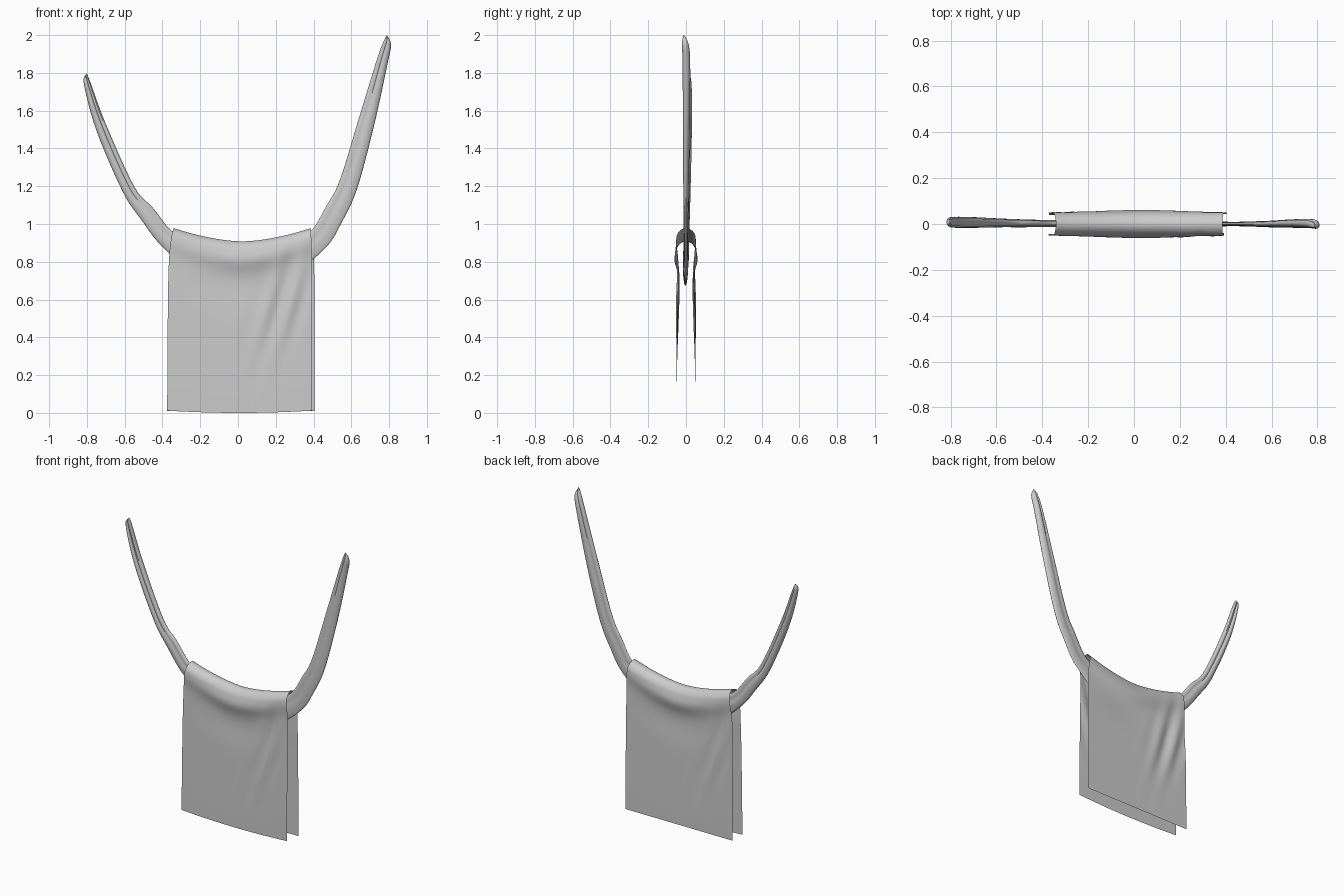
import bpy, bmesh, math
from mathutils import Vector

if "Cube" in bpy.data.objects:
    bpy.data.objects.remove(bpy.data.objects["Cube"])

grey = bpy.data.materials.new("grey_cloth")
grey.diffuse_color = (0.6, 0.6, 0.6, 1)
grey.use_nodes = True
grey.node_tree.nodes["Principled BSDF"].inputs["Base Color"].default_value = grey.diffuse_color


def make_object(name, rows, closed):
    """Skin a list of point rows with quads; closed rows become a capped tube."""
    bm = bmesh.new()
    vs = [[bm.verts.new(p) for p in row] for row in rows]
    n = len(rows[0])
    for a, b in zip(vs, vs[1:]):
        for j in range(n if closed else n - 1):
            k = (j + 1) % n
            bm.faces.new((a[j], a[k], b[k], b[j]))
    if closed:
        bm.faces.new(vs[0])
        bm.faces.new(vs[-1])
    bmesh.ops.recalc_face_normals(bm, faces=bm.faces)
    me = bpy.data.meshes.new(name)
    bm.to_mesh(me)
    bm.free()
    me.materials.append(grey)
    ob = bpy.data.objects.new(name, me)
    bpy.context.collection.objects.link(ob)
    bpy.ops.object.select_all(action='DESELECT')
    ob.select_set(True)
    bpy.context.view_layer.objects.active = ob
    bpy.ops.object.shade_smooth_by_angle(angle=math.radians(50))
    return ob


def spline(pts, steps):
    """Catmull-Rom through stations of any dimension."""
    p = [Vector(q) for q in pts]
    p = [p[0]] + p + [p[-1]]
    out = []
    for i in range(1, len(p) - 2):
        a, b, c, d = p[i - 1:i + 3]
        for s in range(steps):
            t = s / steps
            out.append((2 * b + (c - a) * t + (2 * a - 5 * b + 4 * c - d) * t * t
                        + (3 * b - a - 3 * c + d) * t ** 3) * 0.5)
    return out + [p[-1]]


# Hanging strap: inner edge x,z / outer edge x,z / half depth / y offset
stations = [
    (-.803, 1.797, -.807, 1.79, .003, .01),
    (-.785, 1.76, -.815, 1.735, .022, .008),
    (-.70, 1.53, -.748, 1.49, .025, .007),
    (-.55, 1.20, -.61, 1.17, .020, .005),
    (-.45, 1.085, -.51, 1.02, .018, .003),
    (-.34, .955, -.41, .89, .016, .002),
    (-.20, .915, -.26, .77, .016, 0),
    (0, .89, .02, .675, .014, -.003),
    (.20, .915, .26, .72, .013, 0),
    (.37, .95, .46, .87, .010, 0),
    (.47, 1.10, .55, 1.01, .012, 0),
    (.54, 1.235, .63, 1.185, .015, 0),
    (.64, 1.56, .72, 1.52, .019, .002),
    (.735, 1.87, .79, 1.84, .021, .002),
    (.77, 1.965, .81, 1.945, .018, -.004),
    (.788, 2.0, .792, 1.995, .003, -.012),
]
SIDES = 24
rings = []
for ix, iz, ox, oz, d, y in spline(stations, 6):
    ring = []
    for j in range(SIDES):
        a = 2 * math.pi * j / SIDES
        u = 0.5 - 0.5 * math.cos(a)                      # 0 inner edge, 1 outer edge
        groove = 1 - 0.45 * math.exp(-((u - 0.35) / 0.12) ** 2)
        ring.append((ix + (ox - ix) * u, y + d * math.sin(a) * groove,
                     iz + (oz - iz) * u))
    rings.append(ring)
make_object("strap", rings, True)


def cloth_point(u, w, side):
    """u runs left to right, w runs ridge (0) to hem (1), side is -1 front or +1 back."""
    sag = (2 * u - 1) ** 2
    top = .908 + .07 * sag ** 0.85
    hem = .012 * sag if side < 0 else .01
    t = (top - hem) * w * w
    z = top - t
    flare = 1 - math.exp(-t / .09)
    left = -.34 - .025 * flare - .01 * w
    right = .385 + (.007 if side < 0 else .02) * flare
    x = left + (right - left) * u
    # depth: rounded ridge, bulge over the strap, then a slack hang
    middle = math.exp(-((x - .03) / .25) ** 2)
    drop = .095 - .03 * sag
    h = .041 + .009 * min(t / .8, 1)
    h += (.008 + .012 * middle) * math.exp(-((t - drop) / .06) ** 2)
    h -= .007 * middle * math.exp(-((t - .24) / .1) ** 2)
    # slanting folds fanning down from one upper corner, opposite on the back
    fx = -side * x
    q = fx - (.32 - .30 * max(.88 - z, 0) ** 1.2)
    mask = math.exp(-((z - .58) / .24) ** 2)
    h += .009 * mask * math.sin(q * 2 * math.pi / .13) * math.exp(-(q / .12) ** 2)
    r = min(t / .045, 1)
    return (x, side * h * math.sqrt(1 - (1 - r) ** 2), z)


# Cloth draped over the strap: front hem, over the ridge, to back hem
COLS, ROWS = 64, 48
profile = [(k / ROWS, -1) for k in range(ROWS, -1, -1)]
profile += [(k / ROWS, 1) for k in range(1, ROWS + 1)]
make_object("draped_cloth",
            [[cloth_point(i / COLS, w, s) for i in range(COLS + 1)] for w, s in profile],
            False)
